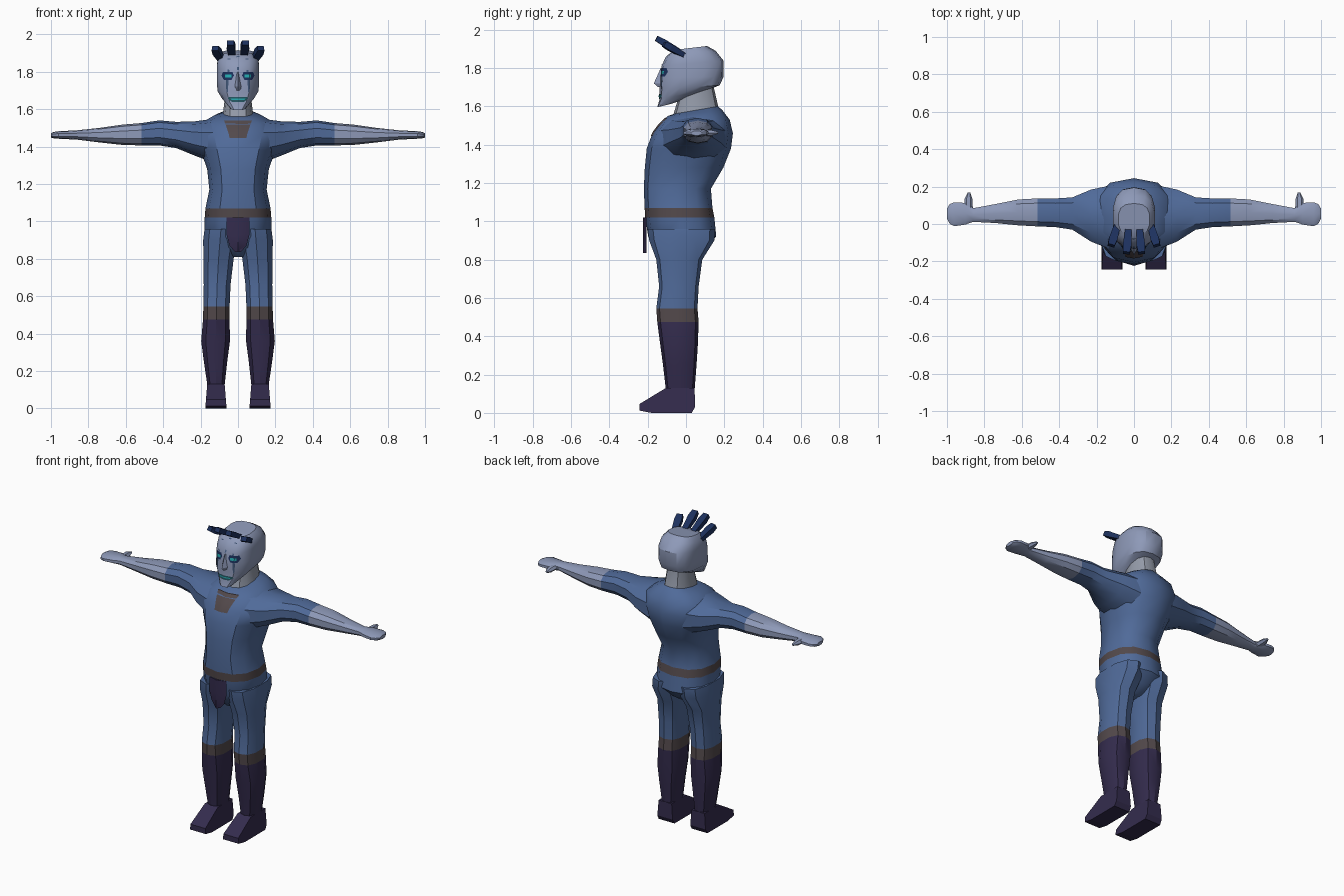
import bpy, bmesh, math
from mathutils import Vector as V
from mathutils.bvhtree import BVHTree


def mat(name, c):
    m = bpy.data.materials.new(name)
    m.diffuse_color = (*c, 1)
    return m


BLUE = mat("blue_cloth", (0.08, 0.145, 0.32))
SKIN = mat("pale_skin", (0.27, 0.32, 0.48))
NECK = mat("neck_skin", (0.30, 0.33, 0.40))
BOOT = mat("dark_leather", (0.034, 0.025, 0.075))
BROWN = mat("brown_leather", (0.085, 0.066, 0.07))
NAVY = mat("navy_hair", (0.012, 0.03, 0.11))
PAINT = mat("face_paint", (0.05, 0.09, 0.18))
TEAL = mat("teal_glow", (0.02, 0.42, 0.45))
LIP = mat("lip", (0.02, 0.10, 0.13))


def finish(name, bm, m, smooth):
    me = bpy.data.meshes.new(name)
    bm.to_mesh(me)
    bm.free()
    ob = bpy.data.objects.new(name, me)
    bpy.context.collection.objects.link(ob)
    me.materials.append(m)
    if smooth:
        bpy.ops.object.select_all(action='DESELECT')
        ob.select_set(True)
        bpy.context.view_layer.objects.active = ob
        bpy.ops.object.shade_smooth_by_angle(angle=math.radians(smooth))
    return ob


def loft(name, rings, m, caps=(True, True), smooth=35):
    """Skin a list of equal-length point loops."""
    bm = bmesh.new()
    vs = [[bm.verts.new(p) for p in r] for r in rings]
    n = len(vs[0])
    for a, b in zip(vs, vs[1:]):
        for i in range(n):
            j = (i + 1) % n
            bm.faces.new((a[i], a[j], b[j], b[i]))
    if caps[0]:
        bm.faces.new(vs[0])
    if caps[1]:
        bm.faces.new(vs[-1])
    bmesh.ops.recalc_face_normals(bm, faces=bm.faces)
    return finish(name, bm, m, smooth)


def oval(c, a, b, n, p=0.85):
    """Rounded loop about c with half-axes a and b; smaller p is boxier."""
    out = []
    for i in range(n):
        t = 2 * math.pi * i / n
        k, s = math.cos(t), math.sin(t)
        out.append(V(c) + V(a) * math.copysign(abs(k) ** p, k)
                   + V(b) * math.copysign(abs(s) ** p, s))
    return out


def body(f, zf, b, zb, w, n=12, x=0, p=0.85):
    """Loop through a front point and a back point, half width w."""
    return oval((x, (f + b) / 2, (zf + zb) / 2),
                (0, (f - b) / 2, (zf - zb) / 2), (w, 0, 0), n, p)


def decal(name, rows, target, m, off=0.004, cols=6):
    """Patch given as rows (z, left, right), projected on the front of target."""
    bvh = BVHTree.FromPolygons([v.co for v in target.data.vertices],
                               [list(q.vertices) for q in target.data.polygons])
    bm = bmesh.new()
    grid = []
    for z, l, r in rows:
        row = []
        for i in range(cols + 1):
            x = l + (r - l) * i / cols
            hit = bvh.ray_cast(V((x, -1, z)), V((0, 1, 0)))[0]
            row.append(bm.verts.new((x, (hit.y if hit else -0.1) - off, z)))
        grid.append(row)
    for a, b in zip(grid, grid[1:]):
        for i in range(cols):
            bm.faces.new((a[i], b[i], b[i + 1], a[i + 1]))
    return finish(name, bm, m, 35)


# Torso: hips, belt, shirt and neck share their border loops
hem = body(-0.213, 1.02, 0.148, 1.02, 0.178)
waist = body(-0.216, 1.07, 0.138, 1.07, 0.174)
collar = body(-0.065, 1.56, 0.168, 1.60, 0.08)
hips = loft("hips", [body(-0.11, 0.81, 0.04, 0.82, 0.04),
                     body(-0.17, 0.86, 0.10, 0.86, 0.12),
                     body(-0.197, 0.92, 0.158, 0.92, 0.178), hem], BLUE, (True, False))
loft("belt", [hem, waist], BROWN, (False, False))
shirt = loft("shirt", [waist,
                       body(-0.22, 1.17, 0.13, 1.17, 0.153),
                       body(-0.215, 1.28, 0.195, 1.28, 0.165),
                       body(-0.205, 1.38, 0.235, 1.38, 0.20),
                       body(-0.175, 1.46, 0.245, 1.46, 0.23),
                       body(-0.13, 1.52, 0.228, 1.53, 0.20),
                       body(-0.095, 1.55, 0.19, 1.58, 0.13), collar], BLUE, (False, False))
loft("neck", [collar, body(-0.035, 1.66, 0.145, 1.70, 0.068),
              body(-0.03, 1.71, 0.145, 1.76, 0.07)], NECK, (False, True))
decal("chest_patch", [(1.565, -0.05, 0.05), (1.54, -0.075, 0.075), (1.50, -0.06, 0.06),
                      (1.47, -0.05, 0.05), (1.445, -0.045, 0.045)], shirt, BROWN)

# Loincloth hanging straight from the belt
cloth = [(1.02, 0.062), (0.93, 0.062), (0.87, 0.045), (0.835, 0.015)]
loft("loincloth", [[(-w, -0.205, z), (0, -0.224, z), (w, -0.205, z), (0, -0.214, z)]
                   for z, w in cloth], BOOT)

# Head, tilted from the chin to the back of the skull
head = loft("head", [body(-0.150, 1.595, -0.07, 1.615, 0.04, 14, p=0.75),
                     body(-0.137, 1.64, 0.10, 1.68, 0.085, 14, p=0.75),
                     body(-0.138, 1.69, 0.175, 1.71, 0.112, 14, p=0.75),
                     body(-0.135, 1.75, 0.197, 1.755, 0.115, 14, p=0.75),
                     body(-0.128, 1.81, 0.195, 1.84, 0.115, 14, p=0.75),
                     body(-0.105, 1.86, 0.155, 1.89, 0.11, 14, p=0.75),
                     body(-0.06, 1.895, 0.11, 1.915, 0.085, 14, p=0.75)], SKIN)
loft("nose", [[(-w, -0.12, z), (0, y, z), (w, -0.12, z)] for z, y, w in
              [(1.80, -0.132, 0.01), (1.72, -0.168, 0.024), (1.70, -0.145, 0.02)]], SKIN, smooth=0)
decal("lips", [(1.665, -0.05, 0.05), (1.655, -0.055, 0.055), (1.638, -0.03, 0.03)], head, LIP)
decal("mouth_glow", [(1.657, -0.04, 0.04), (1.65, -0.035, 0.035)], head, TEAL, 0.006)
decal("brow_stripe", [(1.885, -0.008, 0.008), (1.81, -0.004, 0.004)], head, PAINT, 0.004, 2)

# Face details on each side
for s, side in ((-1, "right"), (1, "left")):
    def strip(name, rows, m, off=0.004):
        decal(f"{side}_{name}", [(z, s * a, s * b) for z, a, b in rows], head, m, off, 4)
    strip("eye_shadow", [(1.80, 0.03, 0.08), (1.78, 0.022, 0.088), (1.755, 0.035, 0.075)], NAVY)
    strip("eye", [(1.785, 0.035, 0.07), (1.768, 0.035, 0.07)], TEAL, 0.006)
    strip("forehead_stripe", [(1.87, 0.04, 0.055), (1.80, 0.045, 0.055)], PAINT)
    strip("cheek_stripe", [(1.755, 0.05, 0.065), (1.69, 0.055, 0.062)], PAINT)

    # Hair spikes
    for k, (base, tip) in enumerate([((0.03, -0.03, 1.885), (0.04, -0.155, 1.955)),
                                     ((0.09, -0.01, 1.865), (0.122, -0.115, 1.925))]):
        a, b = V(base), V(tip)
        a.x *= s
        b.x *= s
        d = (b - a).normalized()
        u = d.cross(V((0, 0, 1))).normalized()
        v = u.cross(d)
        rings = []
        for t, w, h in ((0, 0.017, 0.012), (0.7, 0.023, 0.017), (1, 0.018, 0.014)):
            c = a.lerp(b, t)
            rings.append([c + u * w + v * h, c - u * w + v * h, c - u * w - v * h, c + u * w - v * h])
        loft(f"{side}_hair_spike_{k}", rings, NAVY, smooth=0)

    # Arms: sleeve, bare forearm with mitten hand, thumb
    def arm(rows):
        return [oval((s * x, cy, cz), (0, 0, hz), (0, hy, 0), 10) for x, cy, cz, hy, hz in rows]
    cuff = (0.515, 0.062, 1.466, 0.078, 0.060)
    loft(f"{side}_sleeve", arm([(0.12, 0.035, 1.43, 0.18, 0.12), (0.23, 0.045, 1.443, 0.145, 0.092),
                                (0.33, 0.056, 1.462, 0.09, 0.07), (0.42, 0.06, 1.473, 0.08, 0.067),
                                cuff]), BLUE, (True, False))
    loft(f"{side}_forearm", arm([cuff, (0.62, 0.062, 1.463, 0.072, 0.054),
                                 (0.74, 0.056, 1.461, 0.053, 0.039),
                                 (0.86, 0.048, 1.462, 0.038, 0.025),
                                 (0.90, 0.055, 1.462, 0.06, 0.023),
                                 (0.96, 0.052, 1.462, 0.067, 0.02),
                                 (0.985, 0.054, 1.461, 0.055, 0.017),
                                 (1.0, 0.056, 1.46, 0.028, 0.012)]), SKIN, (False, True))
    loft(f"{side}_thumb", [oval((s * x, y, 1.462), (w, 0, 0), (0, 0, h), 6, 1) for x, y, w, h in
                           [(0.885, 0.07, 0.024, 0.018), (0.885, 0.135, 0.021, 0.016),
                            (0.882, 0.168, 0.007, 0.006)]], SKIN)

    # Legs: trousers, boot cuff, boot shaft
    def leg(rows):
        return [body(f, z, b, z, (xo - xi) / 2, 10, s * (xi + xo) / 2, 0.8)
                for z, f, b, xi, xo in rows]
    knee = (0.545, -0.155, 0.06, 0.042, 0.188)
    top = (0.475, -0.150, 0.066, 0.042, 0.19)
    loft(f"{side}_trouser", leg([(0.96, -0.20, 0.152, 0.0, 0.182), (0.90, -0.192, 0.148, 0.002, 0.19),
                                 (0.80, -0.155, 0.085, 0.02, 0.188), (0.66, -0.14, 0.066, 0.037, 0.186),
                                 knee]), BLUE, (True, False))
    loft(f"{side}_boot_cuff", leg([knee, top]), BROWN, (False, False))
    loft(f"{side}_boot_shaft", leg([top, (0.36, -0.135, 0.062, 0.04, 0.20),
                                    (0.25, -0.12, 0.055, 0.055, 0.185),
                                    (0.12, -0.105, 0.045, 0.07, 0.165)]), BOOT, (False, True))

    # Foot: side profile with a narrower top
    prof = [(0.045, 0.13), (-0.105, 0.13), (-0.242, 0.047), (-0.242, 0.012),
            (-0.18, 0.0), (0.03, 0.0), (0.047, 0.03)]
    loft(f"{side}_foot", [[(s * (0.118 + e * (0.057 - 0.08 * z)), y, z) for y, z in prof]
                          for e in (-1, 1)], BOOT, smooth=0)
